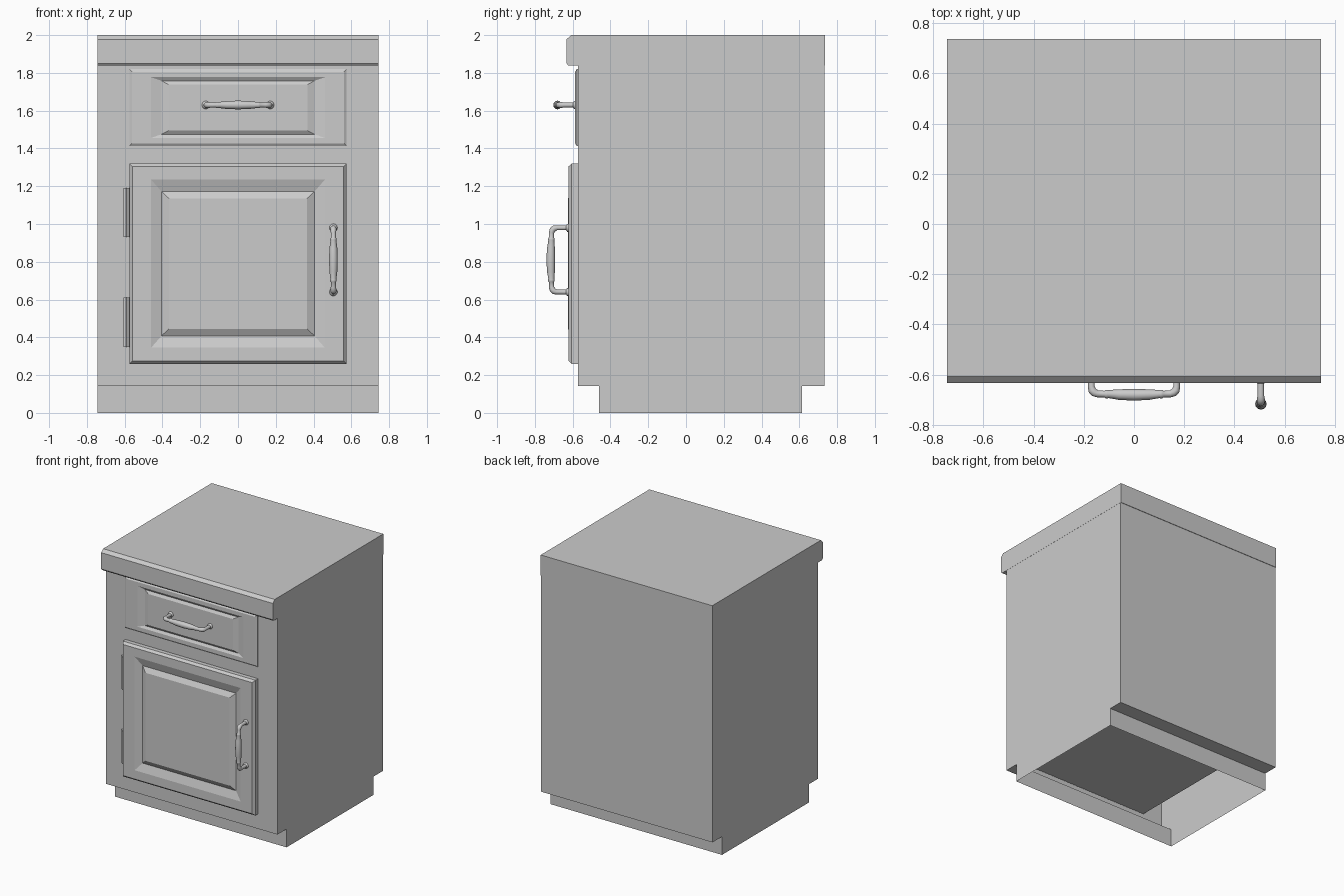
import bpy, bmesh, math

if "Cube" in bpy.data.objects:
    bpy.data.objects.remove(bpy.data.objects["Cube"])


def finish(bm, name):
    bmesh.ops.recalc_face_normals(bm, faces=bm.faces)
    mesh = bpy.data.meshes.new(name)
    bm.to_mesh(mesh)
    bm.free()
    obj = bpy.data.objects.new(name, mesh)
    bpy.context.collection.objects.link(obj)
    return obj


def extrude_profile(name, profile, half_width, open_bottom=False):
    """Extrude a (y, z) profile across the cabinet width."""
    bm = bmesh.new()
    left = [bm.verts.new((-half_width, y, z)) for y, z in profile]
    right = [bm.verts.new((half_width, y, z)) for y, z in profile]
    bm.faces.new(left)
    bm.faces.new(right)
    n = len(profile)
    for i in range(n):
        j = (i + 1) % n
        if open_bottom and profile[i][1] == profile[j][1] == 0:
            continue
        bm.faces.new((left[i], left[j], right[j], right[i]))
    return finish(bm, name)


def rect_loft(name, x0, x1, z0, z1, steps, cap_back=True):
    """Join inset rectangles, each step = (inset x, inset z, y)."""
    bm = bmesh.new()
    rings = []
    for ix, iz, y in steps:
        rings.append([bm.verts.new((x, y, z)) for x, z in (
            (x0 + ix, z0 + iz), (x1 - ix, z0 + iz),
            (x1 - ix, z1 - iz), (x0 + ix, z1 - iz))])
    for a, b in zip(rings, rings[1:]):
        for i in range(4):
            j = (i + 1) % 4
            bm.faces.new((a[i], a[j], b[j], b[i]))
    bm.faces.new(rings[-1])
    if cap_back:
        bm.faces.new(rings[0])
    return finish(bm, name)


def handle(name, centre, vertical):
    """Bow handle: a mirrored path with varying thickness."""
    # (along, outward, radius) from mount to middle
    half = [(.170, -.004, .022), (.170, .006, .021), (.170, .012, .013),
            (.170, .060, .013), (.167, .074, .016), (.158, .084, .016),
            (.145, .089, .014), (.118, .090, .013), (.113, .090, .017),
            (.106, .090, .017), (.100, .090, .016), (.060, .092, .021),
            (.000, .093, .023)]
    path = half + [(-s, d, r) for s, d, r in reversed(half[:-1])]
    curve = bpy.data.curves.new(name, 'CURVE')
    curve.dimensions = '3D'
    curve.bevel_depth = 1.0
    curve.bevel_resolution = 4
    curve.use_fill_caps = True
    spline = curve.splines.new('POLY')
    spline.points.add(len(path) - 1)
    for p, (s, d, r) in zip(spline.points, path):
        p.co = (0, -d, s, 1) if vertical else (s, -d, 0, 1)
        p.radius = r
    obj = bpy.data.objects.new(name, curve)
    obj.location = centre
    bpy.context.collection.objects.link(obj)
    bpy.ops.object.select_all(action='DESELECT')
    obj.select_set(True)
    bpy.context.view_layer.objects.active = obj
    bpy.ops.object.convert(target='MESH')
    bpy.ops.object.shade_smooth_by_angle(angle=math.radians(50))


# Hollow carcass with recessed plinth, open underneath
extrude_profile("carcass", [
    (-.46, 0), (-.46, .143), (-.572, .143), (-.572, 1.838),
    (.733, 1.838), (.733, .143), (.615, .143), (.615, 0)], .743, True)

# Worktop with softened front edge
extrude_profile("worktop", [
    (-.632, 1.85), (-.632, 1.978), (-.608, 2.0), (.737, 2.0),
    (.737, 1.838), (-.622, 1.838)], .744)

# Cupboard interior, seen from below through the plinth
rect_loft("cupboard_interior", -.57, .57, .26, 1.32,
          [(0, 0, -.57), (0, 0, .70)], cap_back=False)

# Drawer front and door with raised panels
rect_loft("drawer_front", -.575, .575, 1.413, 1.82, [
    (0, 0, -.571), (0, 0, -.578), (.014, .014, -.587),
    (.115, .043, -.587), (.17, .062, -.572 - .003), (.208, .082, -.588)])
rect_loft("door", -.575, .575, .26, 1.32, [
    (0, 0, -.571), (0, 0, -.605), (.016, .016, -.623),
    (.115, .085, -.623), (.17, .148, -.603), (.21, .185, -.625)])

# Hinges: leaf plus barrel
for i, z in enumerate((.48, 1.06)):
    rect_loft(f"hinge_leaf_{i + 1}", -.607, -.59, z - .13, z + .13,
              [(0, 0, -.571), (0, 0, -.582)])
    rect_loft(f"hinge_barrel_{i + 1}", -.592, -.574, z - .13, z + .13,
              [(0, 0, -.571), (0, 0, -.588), (.004, 0, -.594)])

# Handles
handle("drawer_handle", (0, -.587, 1.63), False)
handle("door_handle", (.505, -.623, .81), True)
